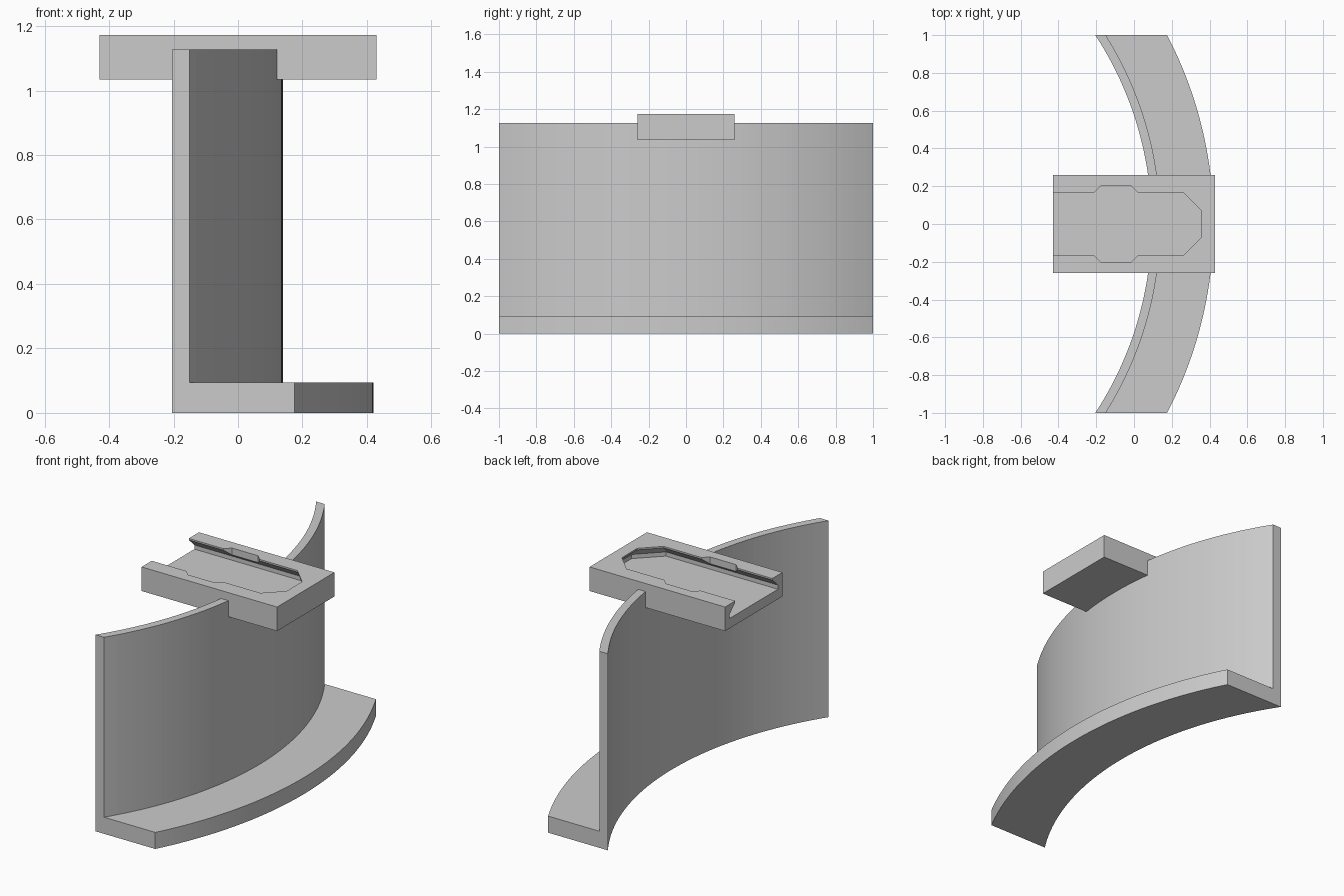
import bpy, bmesh, math

if "Cube" in bpy.data.objects:
    bpy.data.objects.remove(bpy.data.objects["Cube"])

T = math.tan(math.pi / 8)          # octagon corner ratio
grey = bpy.data.materials.new("plain grey")
grey.diffuse_color = (0.6, 0.6, 0.6, 1)
grey.use_nodes = True
grey.node_tree.nodes["Principled BSDF"].inputs["Base Color"].default_value = grey.diffuse_color


def loft(name, rings):
    """Closed solid from a list of rings with equal point counts."""
    bm = bmesh.new()
    loops = [[bm.verts.new(p) for p in r] for r in rings]
    n = len(rings[0])
    for a, b in zip(loops, loops[1:]):
        for i in range(n):
            j = (i + 1) % n
            bm.faces.new((a[i], a[j], b[j], b[i]))
    bm.faces.new(loops[0][::-1])
    bm.faces.new(loops[-1])
    bmesh.ops.recalc_face_normals(bm, faces=bm.faces)
    me = bpy.data.meshes.new(name)
    bm.to_mesh(me)
    bm.free()
    ob = bpy.data.objects.new(name, me)
    bpy.context.collection.objects.link(ob)
    me.materials.append(grey)
    return ob


def boolean(ob, other, op):
    m = ob.modifiers.new(op.lower(), 'BOOLEAN')
    m.operation, m.object, m.solver = op, other, 'EXACT'
    bpy.context.view_layer.objects.active = ob
    bpy.ops.object.modifier_apply(modifier=m.name)
    bpy.data.objects.remove(other)


# Curved wall with foot ledge: L section on concentric arcs, ends cut flat
CX, R_IN, R_WALL, R_FOOT = -1.735, 1.828, 1.874, 2.156
section = [(R_IN, 0), (R_FOOT, 0), (R_FOOT, 0.095), (R_WALL, 0.095),
           (R_WALL, 1.127), (R_IN, 1.127)]
SEG = 60
rings = []
for k in range(SEG + 1):
    y = -1 + 2 * k / SEG
    rings.append([(CX + math.sqrt(r * r - y * y), y, z) for r, z in section])
bracket = loft("curved_bracket", rings)

# Mounting block across the top of the wall
block = loft("mounting_block", [
    [(-0.43, -0.26, z), (0.43, -0.26, z), (0.43, 0.26, z), (-0.43, 0.26, z)]
    for z in (1.035, 1.173)])
boolean(bracket, block, 'UNION')

# Undercut slot, open at one end and half-octagonal at the other
def slot_ring(a, z, c=0.19):
    half = [(-0.6, a), (c + a * T, a), (c + a, a * T)]
    return [(x, y, z) for x, y in half] + [(x, -y, z) for x, y in half[::-1]]


slot = loft("slot_cutter", [slot_ring(a, z) for a, z in
                            ((0.219, 1.092), (0.219, 1.116), (0.168, 1.164), (0.168, 1.25))])
boolean(bracket, slot, 'DIFFERENCE')

# Octagonal entry opening partway along the slot
entry = loft("entry_cutter", [
    [(-0.095 + 0.2 / math.cos(math.pi / 8) * math.cos((i + 0.5) * math.pi / 4),
      0.2 / math.cos(math.pi / 8) * math.sin((i + 0.5) * math.pi / 4), z)
     for i in range(8)] for z in (1.092, 1.25)])
boolean(bracket, entry, 'DIFFERENCE')
